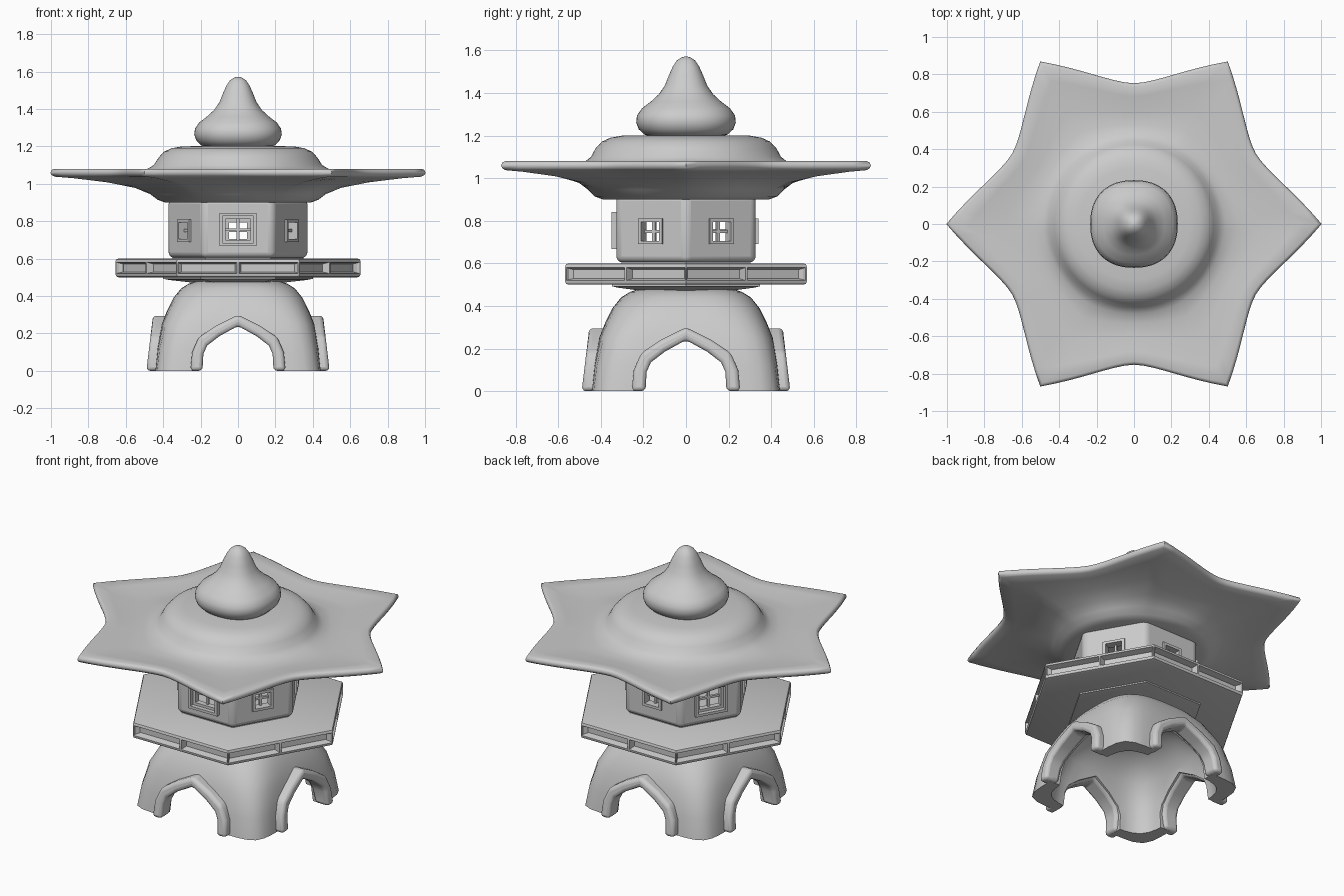
import bpy, bmesh, math
from mathutils import Vector, Matrix

cube = bpy.data.objects.get("Cube")
if cube:
    bpy.data.objects.remove(cube)

stone = bpy.data.materials.new("grey_stone")
stone.use_nodes = True
GREY = (0.6, 0.6, 0.6, 1)
stone.diffuse_color = GREY
stone.node_tree.nodes["Principled BSDF"].inputs["Base Color"].default_value = GREY


def smooth(ob, angle):
    bpy.ops.object.select_all(action="DESELECT")
    bpy.context.view_layer.objects.active = ob
    ob.select_set(True)
    bpy.ops.object.shade_smooth_by_angle(angle=math.radians(angle))


def finish(name, bm, angle=40, bevel=0, segments=2):
    bmesh.ops.recalc_face_normals(bm, faces=bm.faces)
    mesh = bpy.data.meshes.new(name)
    bm.to_mesh(mesh)
    bm.free()
    mesh.materials.append(stone)
    ob = bpy.data.objects.new(name, mesh)
    bpy.context.collection.objects.link(ob)
    if bevel:
        mod = ob.modifiers.new("soften", "BEVEL")
        mod.width, mod.segments, mod.limit_method = bevel, segments, "ANGLE"
    smooth(ob, angle)
    return ob


def loft(rings):
    """Skin a stack of equal rings and cap both ends."""
    bm = bmesh.new()
    loops = [[bm.verts.new(p) for p in ring] for ring in rings]
    n = len(loops[0])
    for low, high in zip(loops, loops[1:]):
        for i in range(n):
            j = (i + 1) % n
            bm.faces.new((low[i], low[j], high[j], high[i]))
    bm.faces.new(loops[0])
    bm.faces.new(loops[-1])
    return bm


def hex_ring(r, z, sub=1):
    pts = [Vector((r * math.cos(k * math.pi / 3), r * math.sin(k * math.pi / 3), z)) for k in range(7)]
    return [pts[k].lerp(pts[k + 1], s / sub) for k in range(6) for s in range(sub)]


def squircle_ring(r, z, power, n=64):
    ring = []
    for i in range(n):
        c, s = math.cos(2 * math.pi * i / n), math.sin(2 * math.pi * i / n)
        k = r / (abs(c) ** power + abs(s) ** power) ** (1 / power)
        ring.append((k * c, k * s, z))
    return ring


def star_ring(r, z, weight, n=96):
    """Circle blended by weight into a six-pointed star with rounded valleys."""
    ring = []
    for i in range(n):
        a = 2 * math.pi * i / n
        t = a % (math.pi / 3)
        u = abs(t - math.pi / 6) / (math.pi / 6)
        k = r * (1 - weight * 0.25 * (1 - u ** 1.75))
        ring.append((k * math.cos(a), k * math.sin(a), z))
    return ring


def add_box(bm, size, centre, matrix):
    m = matrix @ Matrix.Translation(centre) @ Matrix.Diagonal((*size, 1))
    bmesh.ops.create_cube(bm, size=1, matrix=m)


def cut(ob, name, bm):
    cutter = finish(name, bm)
    cutter.hide_render = True
    cutter.hide_viewport = True
    cutter.display_type = "WIRE"
    mod = ob.modifiers.new(name, "BOOLEAN")
    mod.operation, mod.solver, mod.object = "DIFFERENCE", "EXACT", cutter


def bake(ob, angle=40):
    """Apply modifiers, then shade by angle."""
    bpy.context.view_layer.update()
    depsgraph = bpy.context.evaluated_depsgraph_get()
    mesh = bpy.data.meshes.new_from_object(ob.evaluated_get(depsgraph))
    ob.modifiers.clear()
    ob.data = mesh
    smooth(ob, angle)


# Four-legged base: hollow dome with a pointed arch on each side
ARCH = [(0.19, 0), (0.185, 0.09), (0.165, 0.135), (0.1, 0.185), (0, 0.24)]
HOOD = [(0.255, 0), (0.245, 0.1), (0.21, 0.18), (0.12, 0.24), (0, 0.3)]


def mirrored(profile):
    return profile + [(-x, z) for x, z in reversed(profile[:-1])]


outer = [(0.442, 0, 9), (0.43, 0.12, 7.5), (0.408, 0.25, 5.5), (0.38, 0.32, 4.5), (0.345, 0.39, 3.8),
         (0.305, 0.44, 3.2), (0.265, 0.465, 3), (0.22, 0.48, 3)]
base = finish("leg_base", loft([squircle_ring(*row) for row in outer]))
inner = [(0.38, -0.05, 6), (0.36, 0.15, 5), (0.325, 0.28, 4), (0.24, 0.375, 3), (0.12, 0.41, 2)]
cut(base, "base_cavity_cutter", loft([squircle_ring(*row) for row in inner]))
for turn in range(2):
    spin = Matrix.Rotation(turn * math.pi / 2, 4, "Z")
    tunnel = [(x * 1.1, z * 1.1 - 0.01) for x, z in mirrored(ARCH)]
    bm = loft([[spin @ Vector((x, y, z)) for x, z in tunnel] for y in (-0.7, 0.7)])
    cut(base, "arch_cutter", bm)
bake(base)

# Raised moulding around each arch
for side in range(4):
    spin = Matrix.Rotation(side * math.pi / 2, 4, "Z")
    sections = []
    for (xi, zi), (xo, zo) in zip(mirrored(ARCH), mirrored(HOOD)):
        front_i, front_o = 0.12 * zi - 0.49, 0.12 * zo - 0.49
        back_i, back_o = 0.2 * zi - 0.395, 0.2 * zo - 0.395
        corners = [(xi, front_i, zi), (xo, front_o, zo), (xo, back_o, zo), (xi, back_i, zi)]
        sections.append([spin @ Vector(c) for c in corners])
    finish("arch_moulding", loft(sections), bevel=0.02, segments=3)

# Collar plates above and below the platform
finish("lower_collar", loft([hex_ring(0.23, 0.47), hex_ring(0.37, 0.486), hex_ring(0.4, 0.492), hex_ring(0.4, 0.51)]))
finish("upper_collar", loft([hex_ring(0.35, 0.58), hex_ring(0.35, 0.62)]))

# Hexagonal platform: rounded rim, two sunken sloping panels on each side
rim = [(0.638, 0.5), (0.65, 0.504), (0.655, 0.514), (0.655, 0.586), (0.65, 0.596), (0.638, 0.6)]
bm = loft([hex_ring(r, z, 2) for r, z in rim])
bmesh.ops.recalc_face_normals(bm, faces=bm.faces)
bm.normal_update()
sides = [f for f in bm.faces if abs(f.normal.z) < 0.1]
bmesh.ops.inset_individual(bm, faces=sides, thickness=0.008)
bmesh.ops.inset_individual(bm, faces=sides, thickness=0.013, depth=-0.038)
finish("platform", bm, angle=35)

# Hexagonal lamp house with rounded corners
house = finish("lamp_house", loft([hex_ring(0.378, 0.605), hex_ring(0.378, 0.92)]), bevel=0.028, segments=4)
cut(house, "house_cavity_cutter", loft([hex_ring(0.325, 0.63), hex_ring(0.325, 0.9)]))

# Windows: two large framed ones and four small ones
APOTHEM = 0.3274
openings = bmesh.new()
for k in range(6):
    big = k in (0, 4)
    w, h, z, proud = (0.2, 0.175, 0.755, 0.022) if big else (0.13, 0.12, 0.75, 0.012)
    face = Matrix.Rotation(k * math.pi / 3, 4, "Z") @ Matrix.Translation((0, -APOTHEM, z))
    add_box(openings, (w - 0.02, 0.2, h - 0.02), (0, 0, 0), face)
    bm = bmesh.new()
    layers = [(w, h, 0.016, -proud)]
    if big:
        layers.append((w - 0.032, h - 0.032, 0.016, 0.004))
    for lw, lh, bar, front in layers:
        depth = 0.04 - front
        y = front + depth / 2
        for s in (-1, 1):
            add_box(bm, (bar, depth, lh), (s * (lw - bar) / 2, y, 0), face)
            add_box(bm, (lw - 2 * bar, depth, bar), (0, y, s * (lh - bar) / 2), face)
    add_box(bm, (0.014, 0.016, h - 0.03), (0, 0.03, 0), face)
    add_box(bm, (w - 0.03, 0.016, 0.014), (0, 0.03, 0), face)
    finish("large_window" if big else "small_window", bm, angle=30)
cut(house, "window_cutter", openings)
bake(house)

# Sweeping six-pointed roof, from the underside over the rim to the crown
roof = [(0.3, 0.9, 0), (0.39, 0.9, 0), (0.43, 0.915, 0), (0.47, 0.945, 0.1), (0.55, 0.978, 0.35),
        (0.7, 1.008, 0.65), (0.88, 1.03, 0.9), (0.98, 1.038, 1), (0.996, 1.046, 1), (1.003, 1.06, 1),
        (0.996, 1.074, 1), (0.98, 1.08, 1), (0.88, 1.074, 0.9), (0.7, 1.062, 0.6),
        (0.57, 1.062, 0.3), (0.49, 1.076, 0.1), (0.45, 1.1, 0.03), (0.425, 1.14, 0), (0.395, 1.172, 0),
        (0.355, 1.19, 0), (0.3, 1.2, 0), (0.1, 1.203, 0)]
finish("roof", loft([star_ring(*row) for row in roof]), angle=60)

# Onion-shaped finial
onion = [(0.15, 1.19), (0.197, 1.206), (0.222, 1.23), (0.234, 1.262), (0.23, 1.295), (0.207, 1.328),
         (0.165, 1.36), (0.127, 1.395), (0.1, 1.435), (0.082, 1.48), (0.062, 1.525), (0.043, 1.553),
         (0.022, 1.567), (0.004, 1.572)]
finish("finial", loft([squircle_ring(r, z, 2.3) for r, z in onion]), angle=60)
